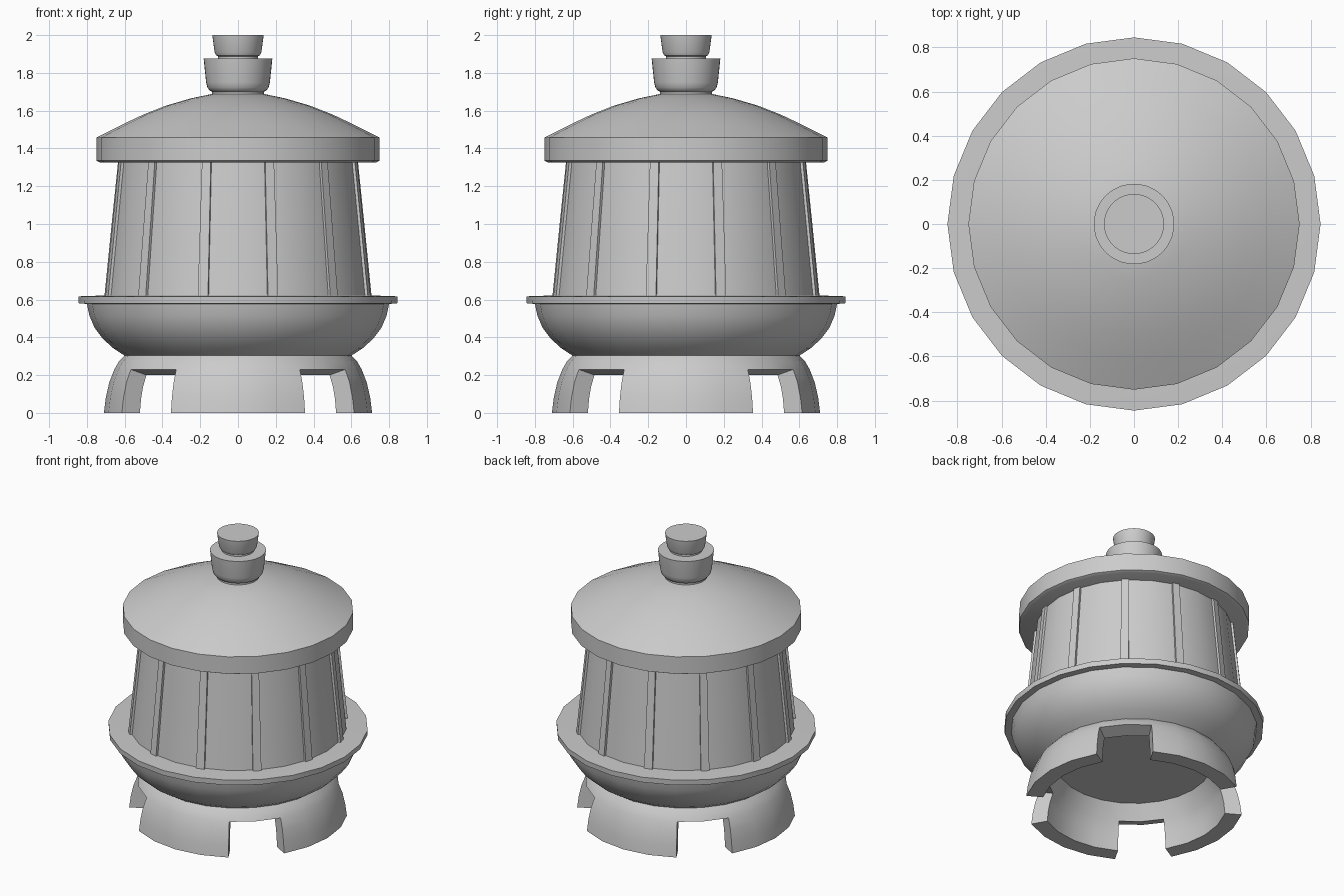
import bpy, bmesh
from math import sin, cos, pi, radians

if "Cube" in bpy.data.objects:
    bpy.data.objects.remove(bpy.data.objects["Cube"])


def finish(name, bm, angle=30):
    bmesh.ops.remove_doubles(bm, verts=bm.verts, dist=1e-5)
    bmesh.ops.recalc_face_normals(bm, faces=bm.faces)
    me = bpy.data.meshes.new(name)
    bm.to_mesh(me)
    bm.free()
    ob = bpy.data.objects.new(name, me)
    bpy.context.collection.objects.link(ob)
    bpy.ops.object.select_all(action='DESELECT')
    ob.select_set(True)
    bpy.context.view_layer.objects.active = ob
    bpy.ops.object.shade_smooth_by_angle(angle=radians(angle))
    return ob


def ring_point(r, z, a):
    return (r * cos(a), r * sin(a), z)


def lathe(name, profile, sides=24):
    """Revolve an (r, z) profile running bottom to top; ends get flat caps."""
    bm = bmesh.new()
    rings = [[bm.verts.new(ring_point(r, z, 2 * pi * i / sides)) for i in range(sides)]
             for r, z in profile]
    for lo, hi in zip(rings, rings[1:]):
        for i in range(sides):
            j = (i + 1) % sides
            bm.faces.new((lo[i], lo[j], hi[j], hi[i]))
    bm.faces.new(rings[0][::-1])
    bm.faces.new(rings[-1])
    return finish(name, bm)


# Footed base: a ring whose lower part is missing at the four diagonals
upper_out, upper_in = [(0.60, 0.305), (0.632, 0.27), (0.655, 0.23)], [(0.56, 0.20), (0.50, 0.305)]
leg_out, leg_in = [(0.682, 0.16), (0.70, 0.08), (0.71, 0.0)], [(0.60, 0.0), (0.592, 0.08), (0.58, 0.14)]
slot_loop = upper_out + upper_in
full_loop = upper_out + leg_out + leg_in + upper_in
leg_loop = [upper_out[-1]] + leg_out + leg_in + [upper_in[0]]
bm = bmesh.new()
for i in range(24):
    a, b = 2 * pi * i / 24, 2 * pi * (i + 1) / 24
    loop = slot_loop if i % 6 in (2, 3) else full_loop
    for p, q in zip(loop, loop[1:]):
        bm.faces.new([bm.verts.new(ring_point(*c)) for c in
                      ((*p, a), (*p, b), (*q, b), (*q, a))])
    if i % 6 in (2, 4):  # side walls of each opening
        bm.faces.new([bm.verts.new(ring_point(r, z, a)) for r, z in leg_loop])
finish("footed_base", bm)

# Bowl with a projecting flat rim
lathe("bowl", [(0.60, 0.303), (0.66, 0.342), (0.715, 0.392), (0.76, 0.452),
               (0.787, 0.515), (0.80, 0.578)])
lathe("bowl_rim", [(0.80, 0.577), (0.843, 0.58), (0.845, 0.617), (0.70, 0.622)])

# Tapering lantern body
lathe("body", [(0.708, 0.61), (0.672, 0.97), (0.634, 1.34)])

# Twelve upright ribs
bm = bmesh.new()
for k in range(12):
    a = radians(15 + 30 * k)
    verts = []
    for z, r, w in ((0.61, 0.72, 0.028), (1.34, 0.646, 0.024)):
        for d, s in ((r, -w), (r, w), (r - 0.06, w), (r - 0.06, -w)):
            verts.append(bm.verts.new((d * cos(a) - s * sin(a), d * sin(a) + s * cos(a), z)))
    lo, hi = verts[:4], verts[4:]
    bm.faces.new(lo[::-1])
    bm.faces.new(hi)
    for i in range(4):
        j = (i + 1) % 4
        bm.faces.new((lo[i], lo[j], hi[j], hi[i]))
finish("ribs", bm)

# Domed roof with a deep eave
lathe("roof", [(0.73, 1.325), (0.75, 1.335), (0.75, 1.457), (0.61, 1.528), (0.50, 1.58),
               (0.38, 1.627), (0.25, 1.665), (0.14, 1.688)])

# Two stacked cups on top
lathe("lower_finial", [(0.138, 1.675), (0.138, 1.70), (0.148, 1.705), (0.162, 1.722),
                       (0.169, 1.75), (0.182, 1.877)], 40)
lathe("upper_finial", [(0.105, 1.87), (0.105, 1.887), (0.115, 1.892), (0.124, 1.91),
                       (0.136, 2.0)], 40)
